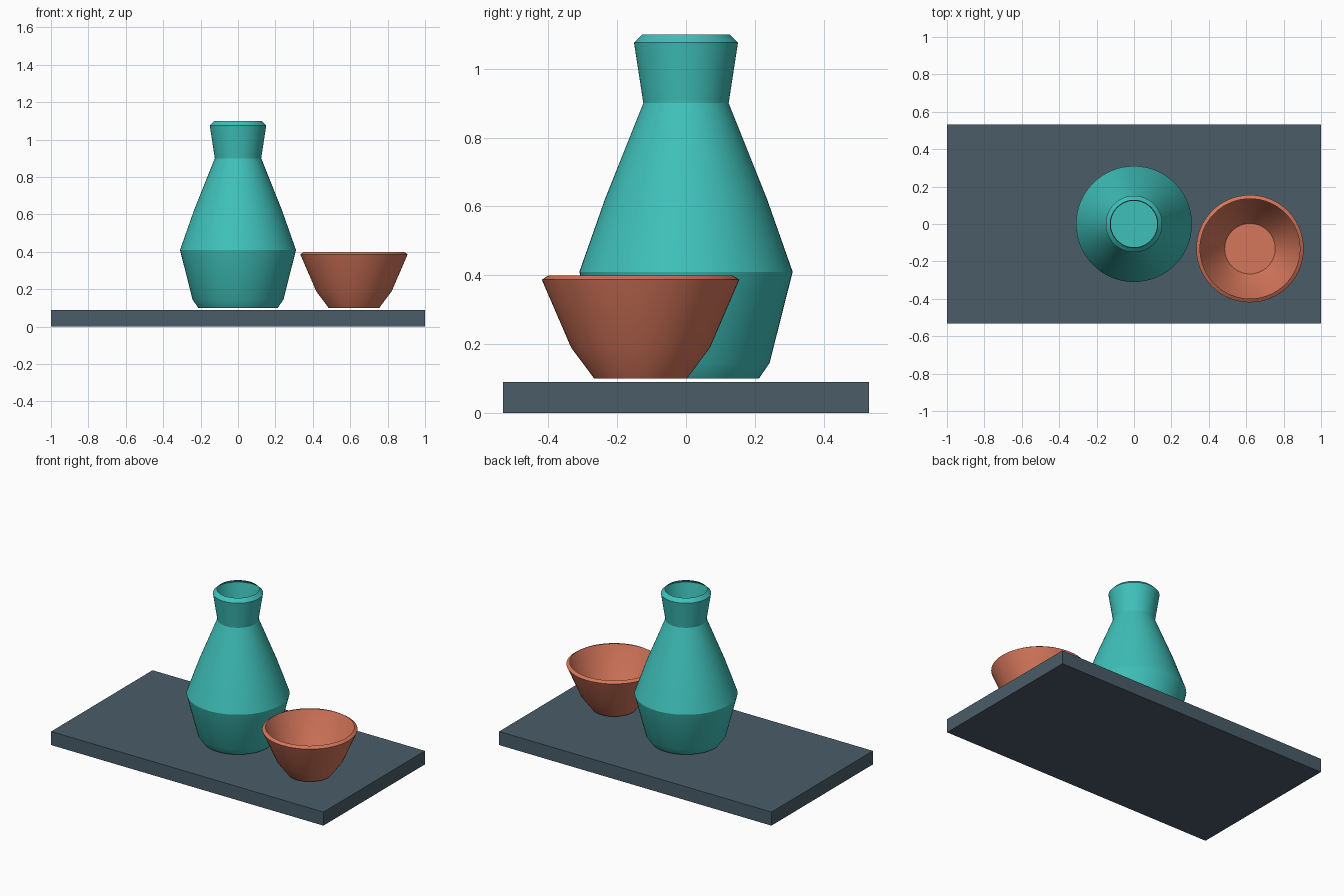
import bpy, bmesh, math

cube = bpy.data.objects.get("Cube")
if cube:
    bpy.data.objects.remove(cube, do_unlink=True)


def make_material(name, rgb):
    mat = bpy.data.materials.new(name)
    mat.use_nodes = True
    mat.diffuse_color = (*rgb, 1)
    bsdf = next(n for n in mat.node_tree.nodes if n.type == 'BSDF_PRINCIPLED')
    bsdf.inputs["Base Color"].default_value = (*rgb, 1)
    return mat


def finish(name, bm, mat, location):
    mesh = bpy.data.meshes.new(name)
    bm.to_mesh(mesh)
    bm.free()
    mesh.materials.append(mat)
    obj = bpy.data.objects.new(name, mesh)
    obj.location = location
    bpy.context.collection.objects.link(obj)
    return obj


def lathe(name, profile, mat, location, steps=64):
    """Spin a (radius, height) profile around z into a thin open vessel."""
    bm = bmesh.new()
    verts = [bm.verts.new((r, 0, z)) for r, z in profile]
    edges = [bm.edges.new(pair) for pair in zip(verts, verts[1:])]
    bmesh.ops.spin(bm, geom=verts + edges, cent=(0, 0, 0), axis=(0, 0, 1),
                   angle=math.tau, steps=steps)
    bmesh.ops.remove_doubles(bm, verts=bm.verts[:], dist=0.0005)
    # Make the wall normals face outwards and the base face down
    bm.normal_update()
    flipped = []
    for f in bm.faces:
        c = f.calc_center_median()
        wall = max(abs(f.normal.x), abs(f.normal.y)) > 0.01
        facing = f.normal.x * c.x + f.normal.y * c.y if wall else -f.normal.z
        if facing < 0 and not (wall and f.normal.z > 0.95):
            flipped.append(f)
    if flipped:
        bmesh.ops.reverse_faces(bm, faces=flipped)
    obj = finish(name, bm, mat, location)
    bpy.ops.object.select_all(action='DESELECT')
    obj.select_set(True)
    bpy.context.view_layer.objects.active = obj
    bpy.ops.object.shade_smooth_by_angle(angle=math.radians(25))
    return obj


teal = make_material("teal_glaze", (0.05, 0.53, 0.49))
clay = make_material("terracotta", (0.66, 0.18, 0.103))
slate = make_material("slate", (0.069, 0.107, 0.137))

# Tray slab
bm = bmesh.new()
bmesh.ops.create_cube(bm, size=1)
bmesh.ops.scale(bm, vec=(2.0, 1.064, 0.09), verts=bm.verts[:])
finish("tray", bm, slate, (0, 0, 0.045))

# Bottle: tapered foot, wide shoulder, flared neck and turned-in lip
lathe("bottle", [(0, 0), (0.212, 0), (0.243, 0.045), (0.31, 0.31),
                 (0.236, 0.52), (0.124, 0.80), (0.151, 0.976), (0.127, 1.0)],
      teal, (0, 0, 0.10))

# Cup: flat base, open flared wall and turned-in lip
lathe("cup", [(0, 0), (0.135, 0), (0.202, 0.09), (0.287, 0.287), (0.267, 0.30)],
      clay, (0.62, -0.132, 0.10))
